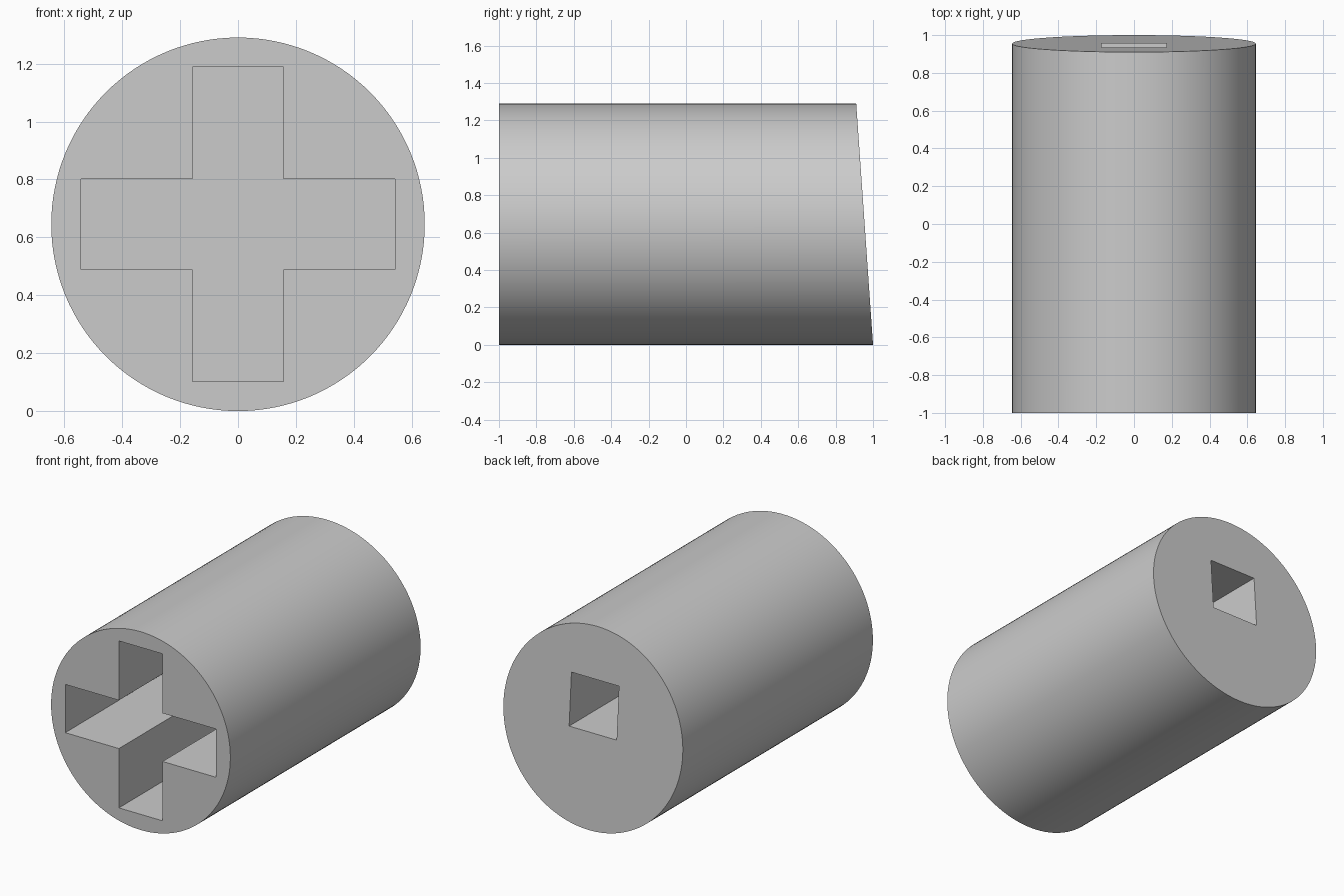
import bpy
import bmesh
import math
from mathutils import Matrix, Vector

cube = bpy.data.objects.get("Cube")
if cube:
    bpy.data.objects.remove(cube, do_unlink=True)

RADIUS = 0.645
FRONT, BACK = -1.0, 1.0
SLANT = 0.09 / (2 * RADIUS)      # how far the back face leans per unit height
ARM_HALF, ARM_REACH = 0.157, 0.543
CROSS_DEPTH, SOCKET_DEPTH = 1.2, 0.6
SOCKET_HALF, SOCKET_Z = 0.171, 0.785

grey = bpy.data.materials.new("light_grey")
grey.use_nodes = True
colour = (0.6, 0.6, 0.6, 1)
grey.diffuse_color = colour
grey.node_tree.nodes["Principled BSDF"].inputs["Base Color"].default_value = colour


def prism(name, outline, y0, y1):
    """Extrude an (x, z) outline along y."""
    bm = bmesh.new()
    face = bm.faces.new([bm.verts.new((x, y0, z)) for x, z in outline])
    extruded = bmesh.ops.extrude_face_region(
        bm, geom=[face], use_keep_orig=True)["geom"]
    for v in extruded:
        if isinstance(v, bmesh.types.BMVert):
            v.co.y = y1
    bmesh.ops.recalc_face_normals(bm, faces=bm.faces)
    mesh = bpy.data.meshes.new(name)
    bm.to_mesh(mesh)
    bm.free()
    mesh.materials.append(grey)
    obj = bpy.data.objects.new(name, mesh)
    bpy.context.collection.objects.link(obj)
    return obj


# Round body with a leaning back face
segments = 128
circle = [(RADIUS * math.cos(math.tau * i / segments),
           RADIUS + RADIUS * math.sin(math.tau * i / segments)) for i in range(segments)]
body = prism("cylinder_body", circle, FRONT, BACK)
for v in body.data.vertices:
    if v.co.y > 0:
        v.co.y = BACK - SLANT * v.co.z

# Cross-shaped front recess: three corners repeated each quarter turn
corners = [(ARM_HALF, ARM_HALF), (ARM_HALF, ARM_REACH), (-ARM_HALF, ARM_REACH)]
cross = []
for quarter in range(4):
    turn = Matrix.Rotation(quarter * math.pi / 2, 2)
    for corner in corners:
        x, z = turn @ Vector(corner)
        cross.append((x, z + RADIUS))
cross_cutter = prism("cross_cutter", cross, FRONT - 0.1, FRONT + CROSS_DEPTH)

# Square socket in the back
square = [(sx * SOCKET_HALF, SOCKET_Z + sz * SOCKET_HALF)
          for sx, sz in ((-1, -1), (1, -1), (1, 1), (-1, 1))]
back_y = BACK - SLANT * SOCKET_Z
socket_cutter = prism("socket_cutter", square, back_y - SOCKET_DEPTH, BACK + 0.1)

# Cut both recesses
bpy.ops.object.select_all(action="DESELECT")
body.select_set(True)
bpy.context.view_layer.objects.active = body
for cutter in (cross_cutter, socket_cutter):
    cutter.hide_render = True
    mod = body.modifiers.new(cutter.name, "BOOLEAN")
    mod.operation = "DIFFERENCE"
    mod.solver = "EXACT"
    mod.object = cutter
    bpy.ops.object.modifier_apply(modifier=mod.name)
    bpy.data.objects.remove(cutter, do_unlink=True)

bpy.ops.object.shade_smooth_by_angle(angle=math.radians(30))
